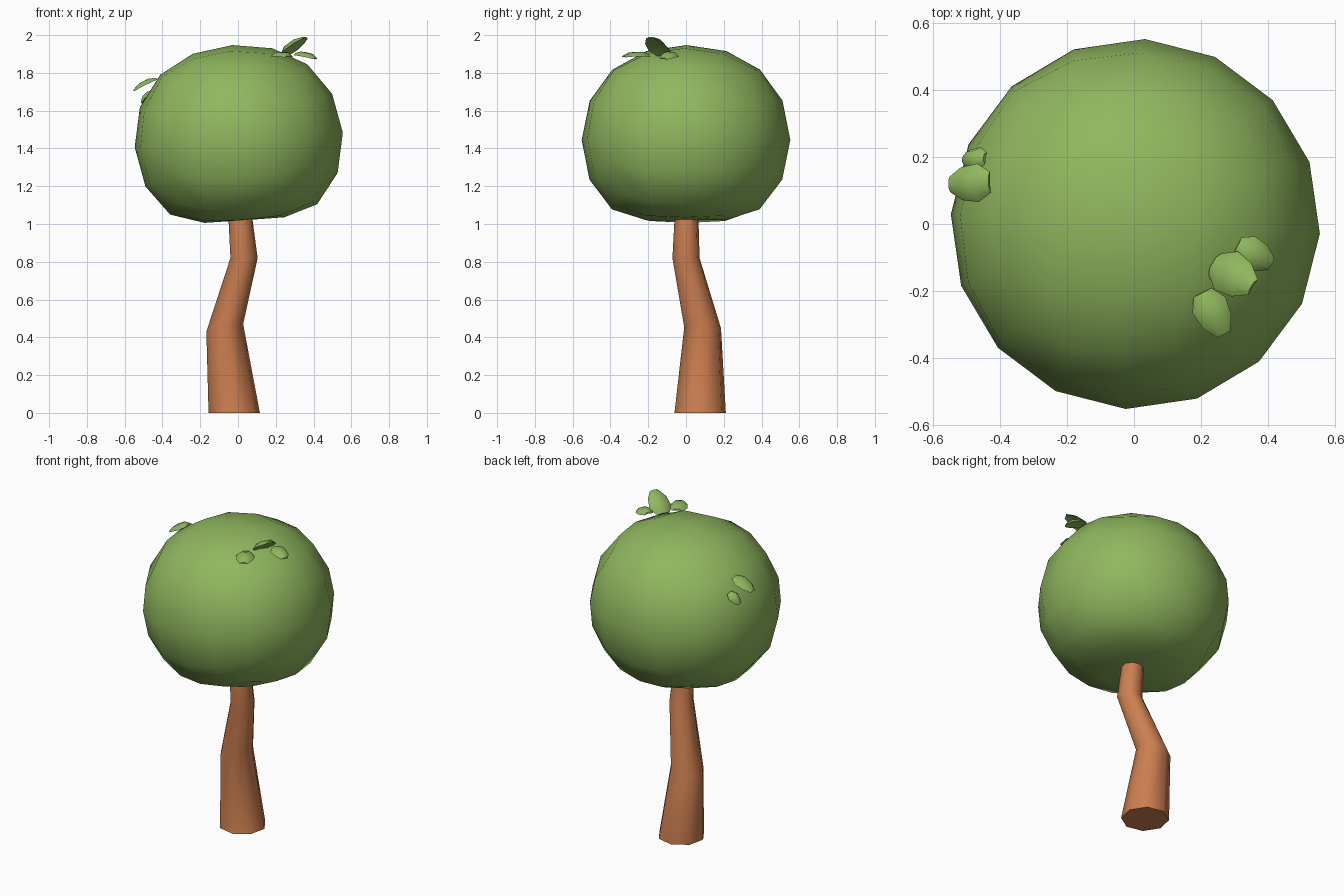
import bpy, bmesh, math
from mathutils import Vector, Matrix

if "Cube" in bpy.data.objects:
    bpy.data.objects.remove(bpy.data.objects["Cube"])


def material(name, rgb):
    m = bpy.data.materials.new(name)
    m.diffuse_color = (*rgb, 1)
    m.use_nodes = True
    m.node_tree.nodes["Principled BSDF"].inputs["Base Color"].default_value = m.diffuse_color
    return m


GREEN = material("leaf green", (0.275, 0.47, 0.112))
BROWN = material("bark brown", (0.60, 0.21, 0.08))


def finish(name, bm, mat, angle):
    bmesh.ops.recalc_face_normals(bm, faces=bm.faces)
    me = bpy.data.meshes.new(name)
    bm.to_mesh(me)
    bm.free()
    me.materials.append(mat)
    ob = bpy.data.objects.new(name, me)
    bpy.context.collection.objects.link(ob)
    bpy.ops.object.select_all(action='DESELECT')
    ob.select_set(True)
    bpy.context.view_layer.objects.active = ob
    bpy.ops.object.shade_smooth_by_angle(angle=math.radians(angle))
    return ob


def loft(bm, rings):
    """Skin a list of point rings and cap both ends."""
    vs = [[bm.verts.new(p) for p in r] for r in rings]
    n = len(vs[0])
    for a, b in zip(vs, vs[1:]):
        for i in range(n):
            j = (i + 1) % n
            bm.faces.new((a[i], a[j], b[j], b[i]))
    bm.faces.new(vs[0])
    bm.faces.new(vs[-1])


# Crooked eight-sided trunk: x, y, z, radius, slope of the ring along x
stations = [(-0.02, 0.075, 0.0, 0.138, 0), (-0.07, 0.088, 0.45, 0.099, 0.2),
            (0.032, 0.0, 0.82, 0.073, 0), (0.01, 0.003, 1.06, 0.063, 0)]
rings = []
for x, y, z, r, s in stations:
    ring = []
    for k in range(8):
        a = math.radians(45 * k + 10)
        dx, dy = r * math.cos(a), r * math.sin(a)
        ring.append((x + dx, y + dy, z + s * dx))
    rings.append(ring)
bm = bmesh.new()
loft(bm, rings)
finish("trunk", bm, BROWN, 60)

# Crown: a quad sphere with evenly spaced angles, flattened most at the bottom
R = 0.553
bm = bmesh.new()
bmesh.ops.create_cube(bm, size=2)
bmesh.ops.subdivide_edges(bm, edges=bm.edges[:], cuts=3, use_grid_fill=True)
turn = Matrix.Rotation(math.radians(-3), 3, 'Z') @ Matrix.Rotation(math.radians(-4), 3, 'Y')
for v in bm.verts:
    p = Vector([math.tan(c * math.pi / 4) for c in v.co]).normalized() * R
    h = p.z / R
    p.z *= (1 - 0.09 * h * h) if h > 0 else (1 - 0.23 * h ** 4)
    v.co = turn @ p + Vector((0.004, 0, 1.445))
finish("crown", bm, GREEN, 60)


def leaf(name, base, tip, up, width, thick=0.028, bend=0.012):
    """Small thick leaf, broad near its base and arched along its length."""
    base, tip = Vector(base), Vector(tip)
    d = (tip - base).normalized()
    side = d.cross(Vector(up)).normalized()
    up = side.cross(d)
    rings = []
    for t, w, h in ((0, 0.55, 0.5), (0.3, 1, 1), (0.7, 0.85, 0.9), (1, 0.4, 0.35)):
        c = base.lerp(tip, t) + up * bend * (4 * t * (1 - t) - 0.5)
        ring = []
        for u, v in ((-1, -0.5), (-0.5, 0.35), (0.5, 0.35), (1, -0.5), (0, -0.25)):
            ring.append(c + side * (u * w * width / 2) + up * (v * h * thick))
        rings.append(ring)
    bm = bmesh.new()
    loft(bm, rings)
    return finish(name, bm, GREEN, 50)


# Sprig of three leaves near the top and two on the left side
leaf("top_leaf_front", (0.205, -0.205, 1.90), (0.268, -0.33, 1.893), (0, 0, 1), 0.11)
leaf("top_leaf_upright", (0.235, -0.115, 1.90), (0.350, -0.185, 1.992), (-0.5, 0.3, 0.8), 0.135, 0.034)
leaf("top_leaf_right", (0.31, -0.065, 1.905), (0.412, -0.12, 1.882), (0.1, 0, 1), 0.10)
leaf("side_leaf_upper", (-0.435, 0.125, 1.775), (-0.555, 0.118, 1.712), (-0.3, 0, 1), 0.115)
leaf("side_leaf_lower", (-0.45, 0.20, 1.705), (-0.515, 0.195, 1.645), (-0.6, 0.3, 0.8), 0.07)
